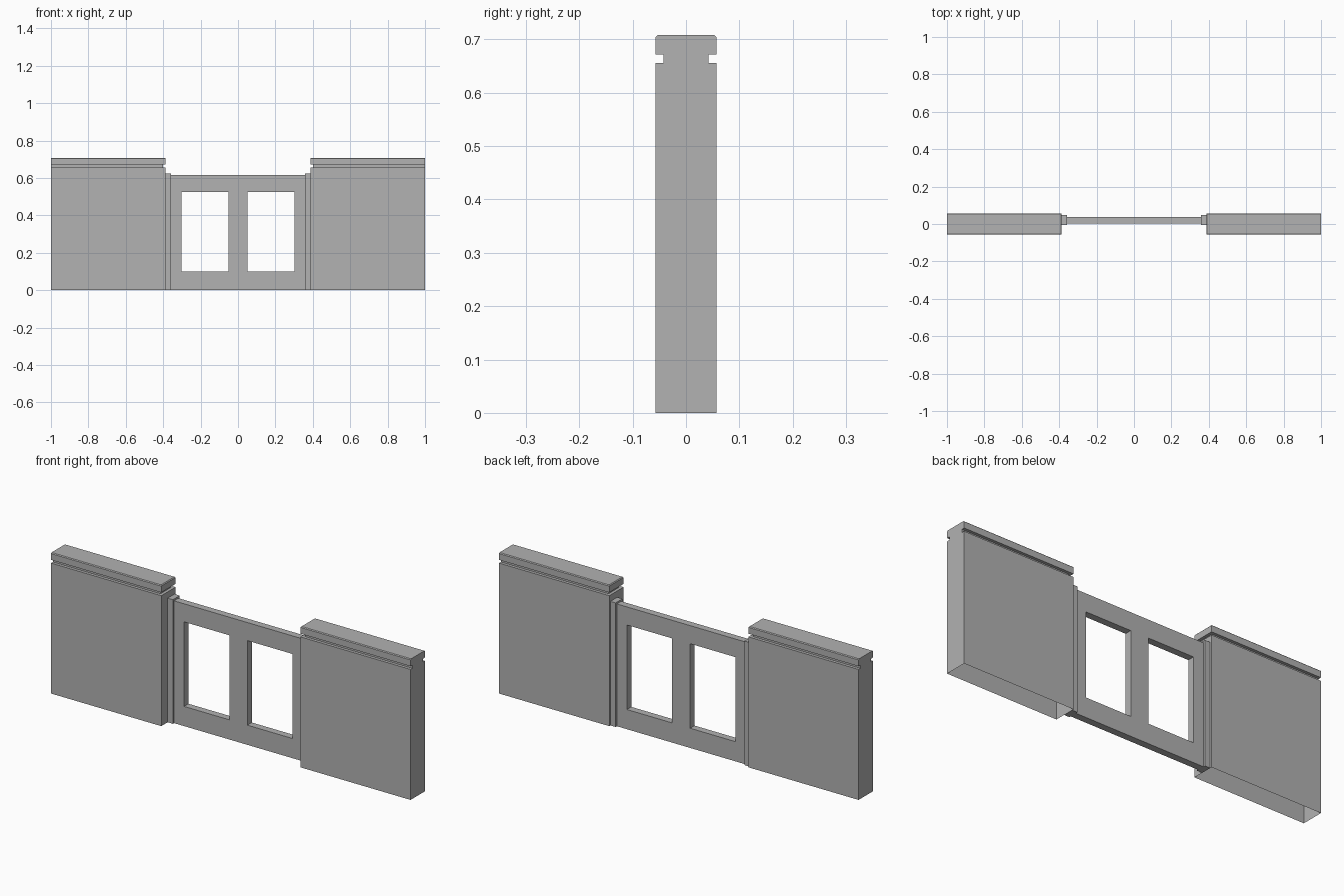
import bpy, bmesh

cube = bpy.data.objects.get("Cube")
if cube:
    bpy.data.objects.remove(cube, do_unlink=True)

grey = bpy.data.materials.new("plain_grey")
grey.use_nodes = True
colour = (0.445, 0.445, 0.445, 1)
grey.diffuse_color = colour
grey.node_tree.nodes["Principled BSDF"].inputs["Base Color"].default_value = colour

END, INNER, HALF = 1.0, 0.387, 0.057      # wall extents
POST = 0.358                              # inner edge of the posts


def finish(name, bm):
    bm.normal_update()
    mesh = bpy.data.meshes.new(name)
    bm.to_mesh(mesh)
    bm.free()
    mesh.materials.append(grey)
    obj = bpy.data.objects.new(name, mesh)
    bpy.context.collection.objects.link(obj)
    return obj


def box(name, x0, x1, y0, y1, z0, z1):
    bm = bmesh.new()
    bmesh.ops.create_cube(bm, size=1)
    for v in bm.verts:
        v.co.x = x1 if v.co.x > 0 else x0
        v.co.y = y1 if v.co.y > 0 else y0
        v.co.z = z1 if v.co.z > 0 else z0
    return finish(name, bm)


def wall(name, side):
    """Shell open underneath; a groove and bevel run round all but the outer end."""
    profile = [(0, 0), (0, .656), (.015, .656), (.015, .672),
               (0, .672), (0, .704), (.004, .708)]
    bm = bmesh.new()
    rings = []
    for inset, z in profile:
        x, y = INNER + inset, HALF - inset
        corners = [(x, -y), (END, -y), (END, y), (x, y)]
        rings.append([bm.verts.new((side * cx, cy, z)) for cx, cy in corners])
    for low, high in zip(rings, rings[1:]):
        for i in (0, 2, 3):
            j = (i + 1) % 4
            bm.faces.new((low[i], low[j], high[j], high[i]))
    # flat outer end, top and consistent outward normals
    bm.faces.new([r[1] for r in rings] + [r[2] for r in reversed(rings)])
    bm.faces.new(rings[-1])
    if side < 0:
        bmesh.ops.reverse_faces(bm, faces=bm.faces[:])
    return finish(name, bm)


def window_panel():
    """Flat panel extruded from a grid with two openings left out."""
    xs = [-POST, -.302, -.05, .05, .302, POST]
    zs = [0, .099, .524, .615]
    y_front, thickness = .003, .035
    bm = bmesh.new()
    grid = [[bm.verts.new((x, y_front, z)) for x in xs] for z in zs]
    for r in range(len(zs) - 1):
        for c in range(len(xs) - 1):
            if r == 1 and c in (1, 3):
                continue
            bm.faces.new((grid[r][c], grid[r][c + 1],
                          grid[r + 1][c + 1], grid[r + 1][c]))
    front = bm.faces[:]
    new = bmesh.ops.extrude_face_region(bm, geom=front, use_keep_orig=True)["geom"]
    for v in new:
        if isinstance(v, bmesh.types.BMVert):
            v.co.y += thickness
    bmesh.ops.recalc_face_normals(bm, faces=bm.faces[:])
    return finish("window_panel", bm)


for label, side in (("left", 1), ("right", -1)):
    wall(label + "_wall", side)
    x0, x1 = sorted((side * POST, side * INNER))
    box(label + "_post", x0, x1, -.006, .048, 0, .624)
window_panel()
